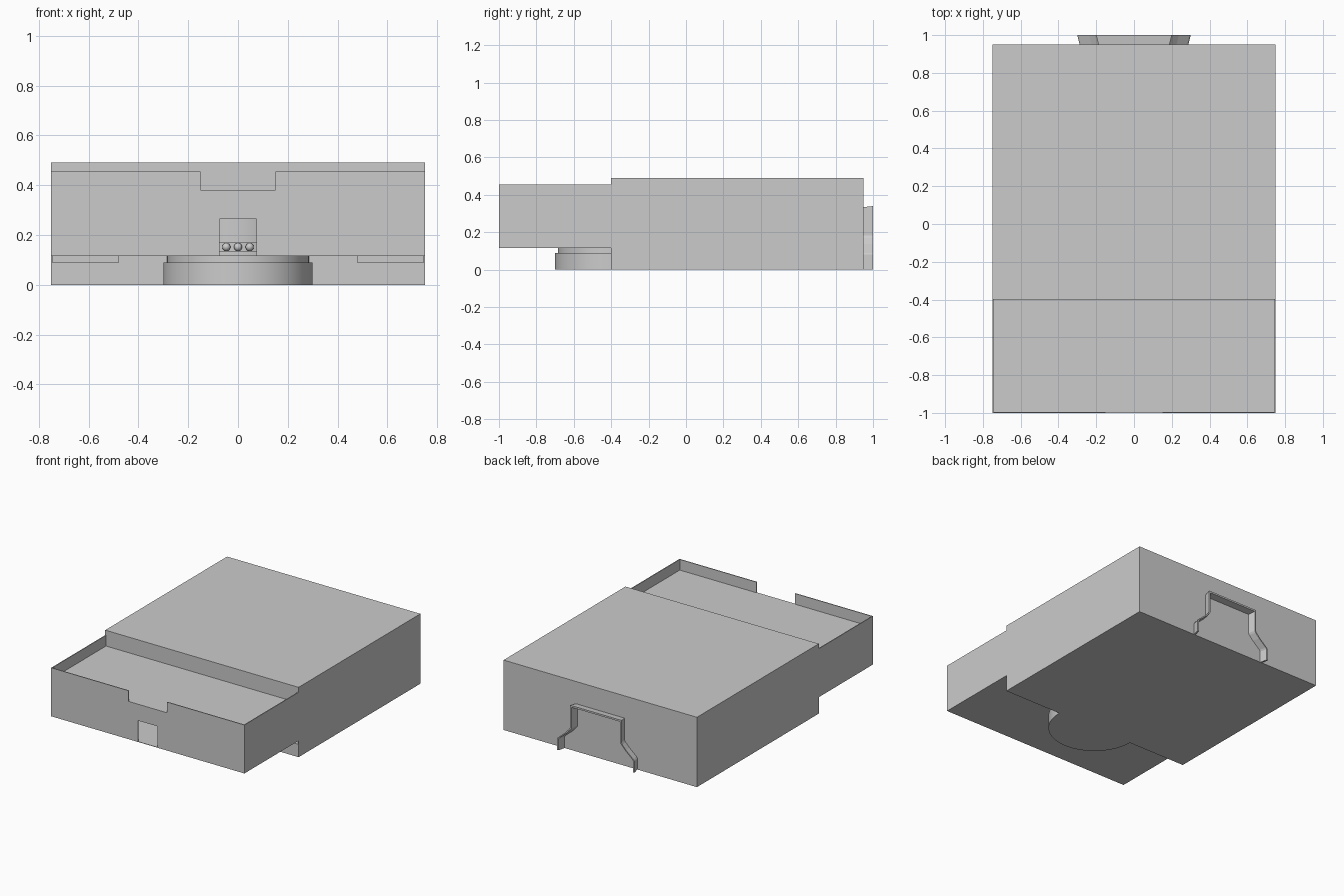
import bpy, bmesh, math
from mathutils import Vector

if "Cube" in bpy.data.objects:
    bpy.data.objects.remove(bpy.data.objects["Cube"])


def make_object(name, bm, smooth=False):
    bmesh.ops.recalc_face_normals(bm, faces=bm.faces)
    me = bpy.data.meshes.new(name)
    bm.to_mesh(me)
    bm.free()
    ob = bpy.data.objects.new(name, me)
    bpy.context.collection.objects.link(ob)
    if smooth:
        bpy.ops.object.select_all(action='DESELECT')
        ob.select_set(True)
        bpy.context.view_layer.objects.active = ob
        bpy.ops.object.shade_smooth_by_angle(angle=math.radians(30))
    return ob


def prism(name, points, direction, smooth=False):
    """Extrude a flat outline along a direction."""
    bm = bmesh.new()
    face = bm.faces.new([bm.verts.new(p) for p in points])
    ext = bmesh.ops.extrude_face_region(bm, geom=[face], use_keep_orig=True)
    verts = [g for g in ext["geom"] if isinstance(g, bmesh.types.BMVert)]
    bmesh.ops.translate(bm, verts=verts, vec=Vector(direction))
    return make_object(name, bm, smooth)


def box(name, x0, x1, y0, y1, z0, z1):
    return prism(name, [(x0, y0, z0), (x1, y0, z0), (x1, y1, z0), (x0, y1, z0)],
                 (0, 0, z1 - z0))


def half_disc(name, r, z0, z1, n=48):
    pts = [(r * math.cos(a), JOIN + r * math.sin(a), z0)
           for a in (-math.pi * i / n for i in range(n + 1))]
    return prism(name, pts, (0, 0, z1 - z0), True)


W, JOIN, T = 0.75, -0.40, 0.006

# main body with two shallow slots in its lower front
body = box("main_body", -W, W, JOIN, 0.95, 0, 0.49)
for side in (-1, 1):
    xs = sorted((side * 0.48, side * (W - T)))
    cutter = box("slot_cutter", xs[0], xs[1], JOIN - 0.05, JOIN + 0.08, 0.09, 0.115)
    cutter.hide_render = True
    cutter.hide_viewport = False
    cutter.display_type = 'WIRE'
    mod = body.modifiers.new("slot", 'BOOLEAN')
    mod.operation = 'DIFFERENCE'
    mod.solver = 'EXACT'
    mod.object = cutter

# front tray: notched front wall, side walls, deck and underside
outline = [(-W, .115), (-.075, .115), (-.075, .265), (.075, .265), (.075, .115),
           (W, .115), (W, .455), (.15, .455), (.15, .38), (-.15, .38),
           (-.15, .455), (-W, .455)]
prism("tray_front_wall", [(x, -1, z) for x, z in outline], (0, T, 0))
for side, label in ((-1, "left"), (1, "right")):
    xs = sorted((side * W, side * (W - T)))
    box("tray_wall_" + label, xs[0], xs[1], -1 + T, JOIN, .115, .455)
box("tray_deck", -W + T, W - T, -1 + T, JOIN, .38 - T, .38)
box("tray_underside", -W + T, W - T, -1, JOIN, .115, .118)

# stepped round base under the tray
half_disc("round_base", 0.30, 0, 0.09)
half_disc("round_base_step", 0.285, 0.09, 0.115)

# spindle with bearing, seen through the front opening
half_disc("spindle_drum", 0.27, 0.18, 0.374)
half_disc("bearing_upper_plate", 0.275, 0.168, 0.18)
half_disc("bearing_lower_plate", 0.275, 0.118, 0.135)
half_disc("bearing_core", 0.24, 0.135, 0.168)
bm = bmesh.new()
for i in range(17):
    a = -math.pi * (i + 0.5) / 17
    ret = bmesh.ops.create_uvsphere(bm, u_segments=12, v_segments=8, radius=0.0165)
    bmesh.ops.translate(bm, verts=ret["verts"],
                        vec=(0.255 * math.cos(a), JOIN + 0.255 * math.sin(a), 0.1515))
make_object("bearing_balls", bm, True)

# flared hood strip on the back
half = [(.30, 0), (.30, .08), (.293, .09), (.237, .138), (.207, .17), (.20, .182), (.20, .34)]
path = half + [(-x, z) for x, z in reversed(half)]
TH = 0.012
bm = bmesh.new()
rows = []
for x, z in path:
    s = 1 if x > 0 else -1
    top = z > 0.3
    zi = z - TH if top else z
    y0, y1, flare = 0.95, 1.0, 0.012
    dz = 0.006 if top else 0
    rows.append([bm.verts.new(p) for p in (
        (x - s * flare, y0, z - dz), (x, y1, z),
        (x - s * TH, y1, zi), (x - s * (flare + TH), y0, zi - dz))])
for a, b in zip(rows, rows[1:]):
    for k in range(4):
        m = (k + 1) % 4
        bm.faces.new((a[k], a[m], b[m], b[k]))
bm.faces.new(rows[0])
bm.faces.new(rows[-1])
make_object("back_hood", bm)
